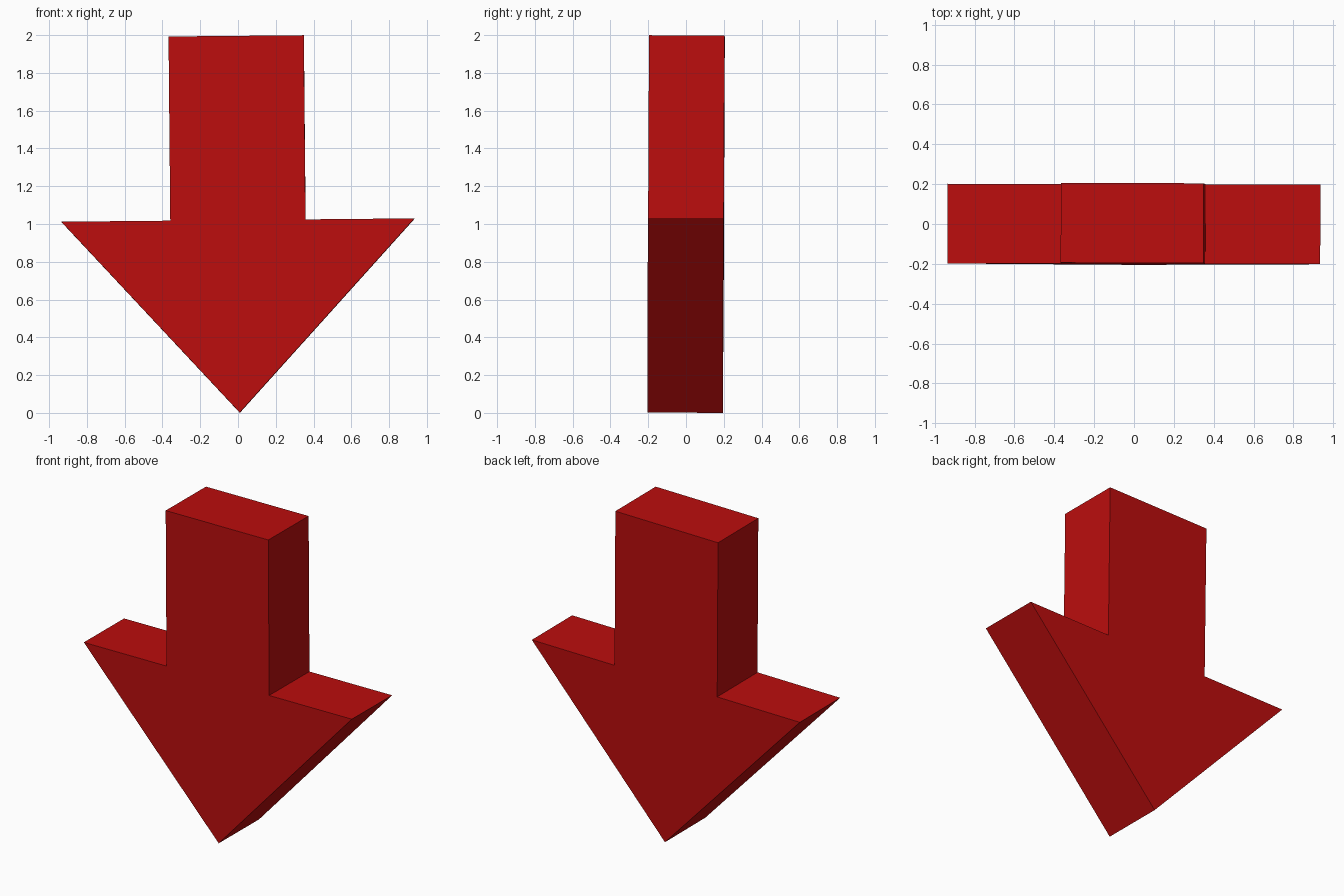
import bpy
import bmesh
from mathutils import Euler, Matrix, Vector

if "Cube" in bpy.data.objects:
    bpy.data.objects.remove(bpy.data.objects["Cube"])

HALF_DEPTH = 0.2

# Right half of the arrow outline (x, z), mirrored for the left half
right = [(0.935, 1.02), (0.358, 1.02), (0.358, 1.995)]
outline = [(0, 0.001)] + right + [(-x, z) for x, z in reversed(right)]

# Extrude the outline from front to back
bm = bmesh.new()
front = bm.faces.new([bm.verts.new((x, -HALF_DEPTH, z)) for x, z in outline])
ext = bmesh.ops.extrude_face_region(bm, geom=[front], use_keep_orig=True)
moved = [g for g in ext["geom"] if isinstance(g, bmesh.types.BMVert)]
bmesh.ops.translate(bm, verts=moved, vec=(0, 2 * HALF_DEPTH, 0))
bmesh.ops.recalc_face_normals(bm, faces=bm.faces)

# Slight lean about the arrow's centre
pivot = Vector((0, 0, 1))
lean = Euler((-0.005, -0.0095, -0.002)).to_matrix()
bmesh.ops.rotate(bm, verts=bm.verts, cent=pivot, matrix=lean)

mesh = bpy.data.meshes.new("down_arrow")
bm.to_mesh(mesh)
bm.free()
arrow = bpy.data.objects.new("down_arrow", mesh)
bpy.context.collection.objects.link(arrow)

# Red paint
red = bpy.data.materials.new("red")
red.diffuse_color = (0.5, 0.004, 0.004, 1)
red.use_nodes = True
red.node_tree.nodes["Principled BSDF"].inputs["Base Color"].default_value = red.diffuse_color
mesh.materials.append(red)
